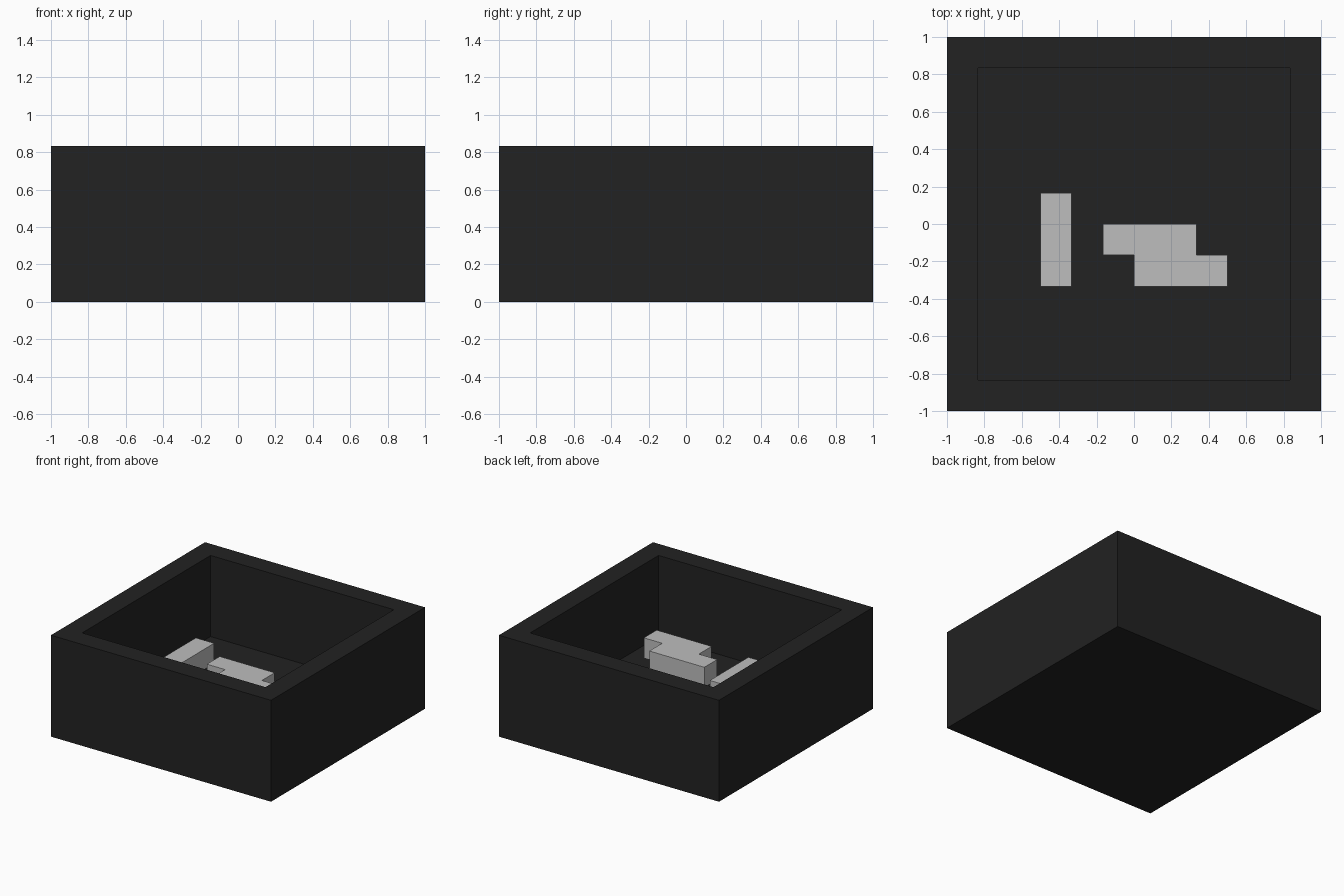
import bpy
import bmesh

UNIT = 1 / 6  # the whole model sits on a grid of this size

cube = bpy.data.objects.get("Cube")
if cube:
    bpy.data.objects.remove(cube, do_unlink=True)


def make_material(name, value):
    mat = bpy.data.materials.new(name)
    mat.use_nodes = True
    colour = (value, value, value, 1)
    mat.diffuse_color = colour
    mat.node_tree.nodes["Principled BSDF"].inputs["Base Color"].default_value = colour
    return mat


def finish(name, bm, mat):
    bmesh.ops.recalc_face_normals(bm, faces=bm.faces)
    mesh = bpy.data.meshes.new(name)
    bm.to_mesh(mesh)
    bm.free()
    mesh.materials.append(mat)
    obj = bpy.data.objects.new(name, mesh)
    bpy.context.collection.objects.link(obj)
    return obj


def prism(outline, bottom, top):
    """Closed solid from an outline and two heights, in grid units."""
    bm = bmesh.new()
    base = bm.faces.new([bm.verts.new((x * UNIT, y * UNIT, bottom * UNIT)) for x, y in outline])
    side = bmesh.ops.extrude_face_region(bm, geom=[base], use_keep_orig=True)
    moved = [v for v in side["geom"] if isinstance(v, bmesh.types.BMVert)]
    bmesh.ops.translate(bm, verts=moved, vec=(0, 0, (top - bottom) * UNIT))
    return bm


charcoal = make_material("charcoal", 0.016)
light_grey = make_material("light grey", 0.515)

# Open tray: a square block with its top inset for the rim and sunk to the floor
tray = prism([(-6, -6), (6, -6), (6, 6), (-6, 6)], 0, 5)
top_face = max(tray.faces, key=lambda f: f.calc_center_median().z)
bmesh.ops.inset_region(tray, faces=[top_face], thickness=UNIT, use_even_offset=True)
sunk = bmesh.ops.extrude_face_region(tray, geom=[top_face])
floor_verts = [v for v in sunk["geom"] if isinstance(v, bmesh.types.BMVert)]
bmesh.ops.translate(tray, verts=floor_verts, vec=(0, 0, -4 * UNIT))
if top_face.is_valid:
    bmesh.ops.delete(tray, geom=[top_face], context="FACES_ONLY")
finish("tray", tray, charcoal)

# Straight bar and stepped block inside the tray
bar = [(-3, -2), (-2, -2), (-2, 1), (-3, 1)]
step = [(0, -2), (3, -2), (3, -1), (2, -1), (2, 0), (-1, 0), (-1, -1), (0, -1)]
for name, outline in (("straight_bar", bar), ("stepped_block", step)):
    finish(name, prism(outline, 2, 3), light_grey)
